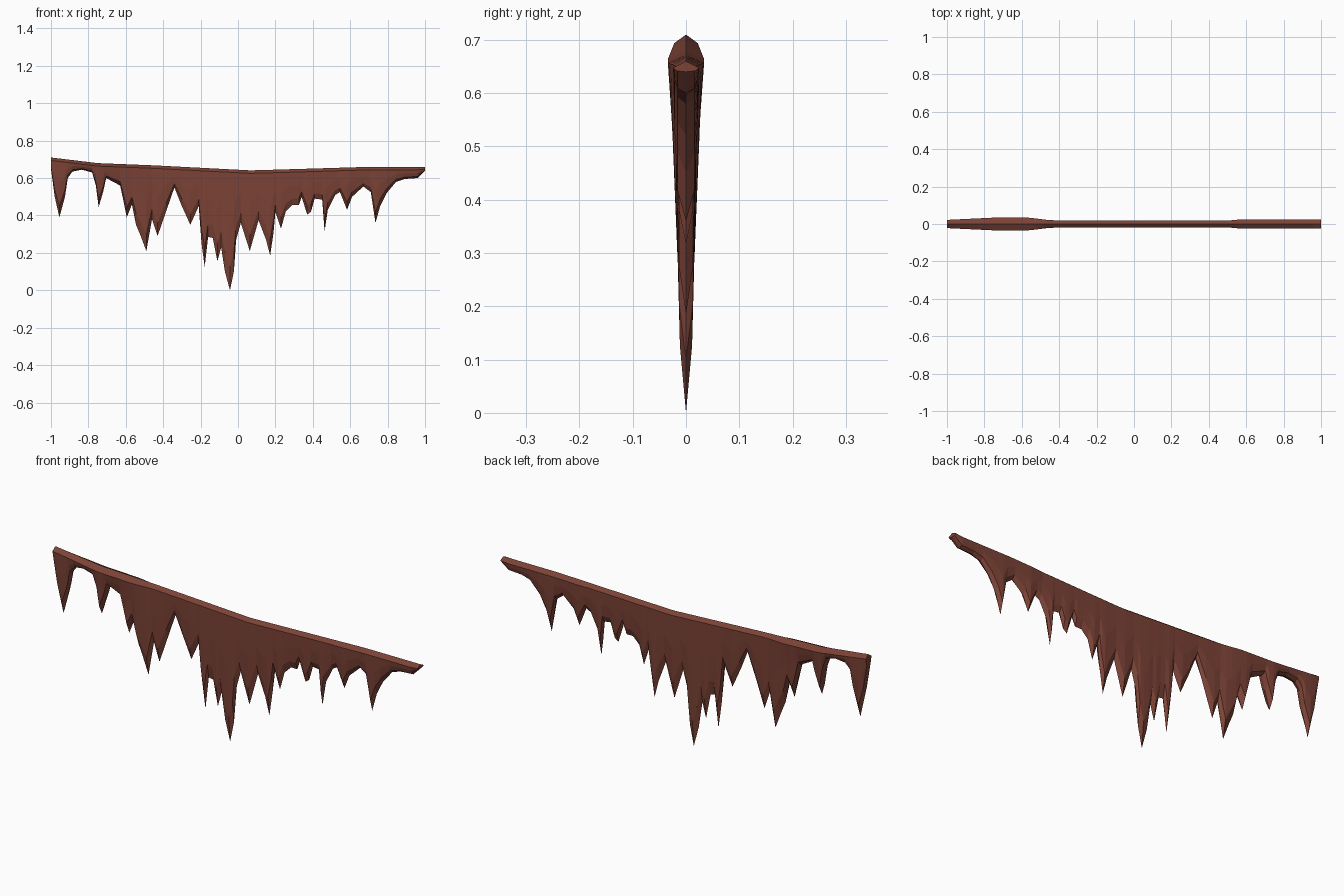
import bpy, bmesh

# Ragged lower edge of the sheet (x, z), left to right
EDGE = [(-1, .65), (-.98, .50), (-.955, .39), (-.925, .50), (-.91, .60), (-.885, .635),
        (-.835, .645), (-.78, .63), (-.76, .56), (-.745, .445), (-.72, .53), (-.705, .60),
        (-.63, .56), (-.615, .49), (-.595, .39), (-.567, .46), (-.545, .35), (-.52, .29),
        (-.49, .21), (-.46, .38), (-.43, .29), (-.385, .42), (-.34, .55), (-.30, .45),
        (-.255, .35), (-.21, .45), (-.195, .25), (-.178, .125), (-.16, .285), (-.135, .28),
        (-.11, .155), (-.09, .23), (-.07, .10), (-.043, 0), (-.022, .10), (-.01, .27),
        (.015, .36), (.063, .21), (.11, .375), (.15, .27), (.172, .185), (.19, .31),
        (.20, .42), (.23, .33), (.255, .42), (.29, .455), (.325, .455), (.34, .50),
        (.37, .405), (.39, .42), (.41, .49), (.45, .485), (.463, .315), (.48, .43),
        (.52, .51), (.545, .525), (.583, .43), (.61, .50), (.67, .555), (.71, .525),
        (.735, .36), (.76, .45), (.795, .52), (.845, .58), (.89, .595), (.96, .60), (1, .64)]
TOP = [(-1, .71), (-.75, .68), (-.45, .668), (.07, .641), (.7, .66), (1, .66)]
HALF = [(-1, .022), (-.75, .034), (-.56, .034), (-.45, .02), (.52, .02), (.56, .024), (1, .024)]


def lerp(table, x):
    for (x0, v0), (x1, v1) in zip(table, table[1:]):
        if x <= x1:
            return v0 + (v1 - v0) * (x - x0) / (x1 - x0)
    return table[-1][1]


mat = bpy.data.materials.new("reddish brown")
mat.diffuse_color = (.2, .055, .037, 1)

# Each column is a closed ring: ridge, front side down, tip, back side up
bm = bmesh.new()
rings = []
for x, zb in EDGE:
    zt, w = lerp(TOP, x), lerp(HALF, x)
    zs = zt - min(.016, (zt - zb) * .6)
    side = [(w, zs)]
    for t, k in ((.4, .9), (.8, .65)):
        z = zs + (zb - zs) * t
        side.append((min(w * k, .007 + .035 * z), z))
    pts = [(0, zt)] + [(-y, z) for y, z in side] + [(0, zb)] + side[::-1]
    rings.append([bm.verts.new((x, y, z)) for y, z in pts])
n = len(rings[0])
for a, b in zip(rings, rings[1:]):
    for i in range(n):
        j = (i + 1) % n
        bm.faces.new((a[i], a[j], b[j], b[i]))
bm.faces.new(rings[0])
bm.faces.new(rings[-1])
bmesh.ops.recalc_face_normals(bm, faces=bm.faces[:])
me = bpy.data.meshes.new("hanging_drip_sheet")
bm.to_mesh(me)
bm.free()
me.materials.append(mat)
ob = bpy.data.objects.new("hanging_drip_sheet", me)
bpy.context.collection.objects.link(ob)
